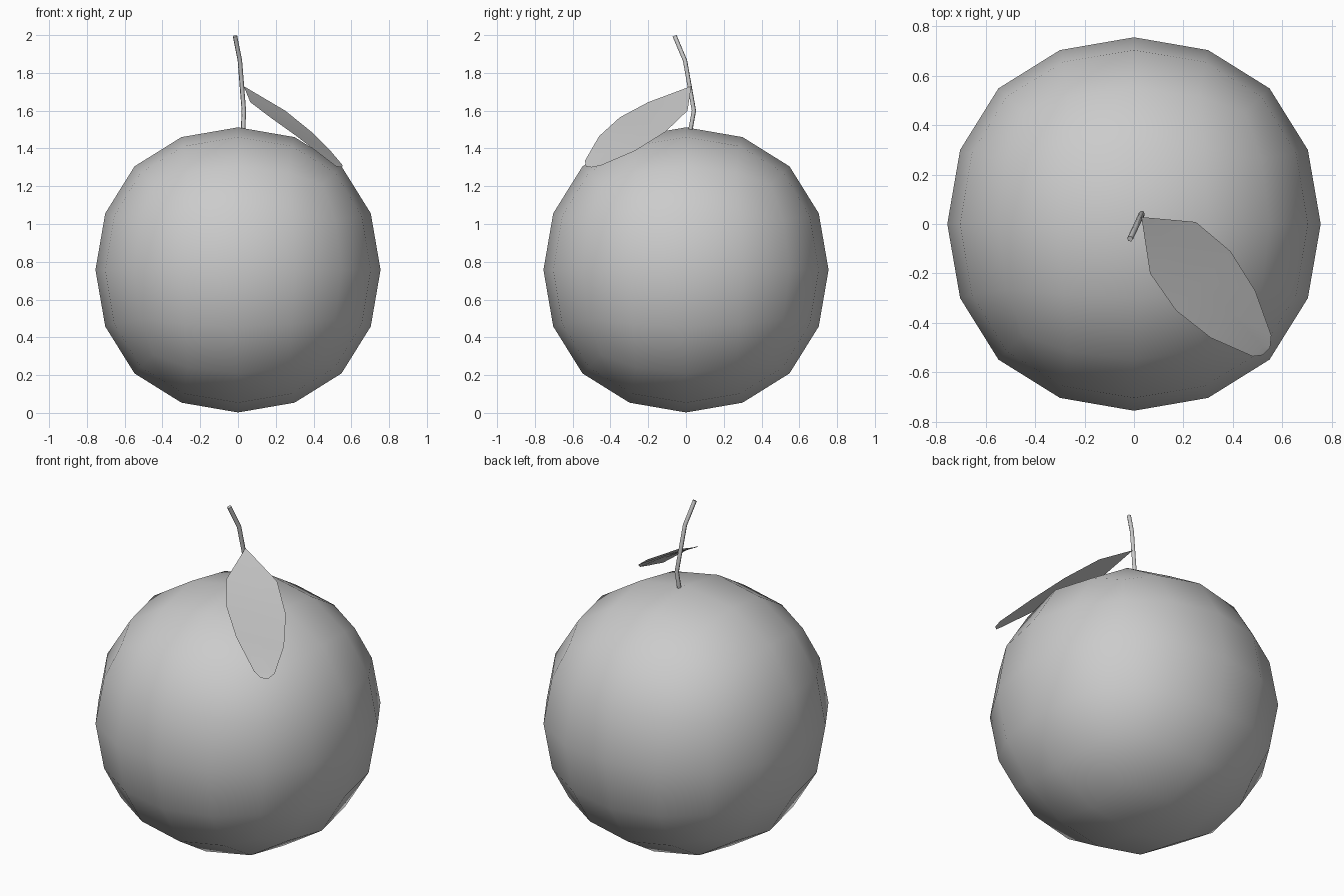
import bpy, bmesh
from mathutils import Vector

if "Cube" in bpy.data.objects:
    bpy.data.objects.remove(bpy.data.objects["Cube"])


def mesh_object(name, bm):
    mesh = bpy.data.meshes.new(name)
    bm.to_mesh(mesh)
    bm.free()
    for p in mesh.polygons:
        p.use_smooth = True
    obj = bpy.data.objects.new(name, mesh)
    bpy.context.collection.objects.link(obj)
    return obj


# Fruit: a subdivided cube, rounded into a ball
bm = bmesh.new()
bmesh.ops.create_cube(bm, size=1.798)
fruit = mesh_object("fruit", bm)
fruit.location.z = 0.757
sub = fruit.modifiers.new("round", 'SUBSURF')
sub.levels = sub.render_levels = 2

# Stem: thin bent six-sided tube
path = [(0.027, 0.022, 1.49), (0.031, 0.042, 1.60),
        (0.010, -0.005, 1.865), (-0.016, -0.060, 1.995)]
sides, radius = 6, 0.012
curve = bpy.data.curves.new("stem", 'CURVE')
curve.dimensions = '3D'
curve.bevel_depth = radius
curve.bevel_resolution = 1
curve.use_fill_caps = True
spline = curve.splines.new('POLY')
spline.points.add(len(path) - 1)
for pt, co in zip(spline.points, path):
    pt.co = (*co, 1)
stem = bpy.data.objects.new("stem", curve)
bpy.context.collection.objects.link(stem)

# Leaf: left and right edges joined by a strip of faces on either side of the midrib
base = (0.03, 0.028, 1.73)
left = [(0.065, -0.20, 1.645), (0.17, -0.35, 1.565), (0.31, -0.46, 1.465),
        (0.48, -0.535, 1.335), (0.52, -0.53, 1.305)]
right = [(0.25, 0.008, 1.60), (0.39, -0.11, 1.487), (0.49, -0.27, 1.387),
         (0.555, -0.45, 1.31), (0.55, -0.50, 1.30)]
bm = bmesh.new()
root = bm.verts.new(base)
prev = None
for a, b in zip(left, right):
    mid = (Vector(a) + Vector(b)) / 2
    row = [bm.verts.new(v) for v in (a, mid, b)]
    for i in range(2):
        if prev is None:
            bm.faces.new((root, row[i], row[i + 1]))
        else:
            bm.faces.new((prev[i], row[i], row[i + 1], prev[i + 1]))
    prev = row
leaf = mesh_object("leaf", bm)
